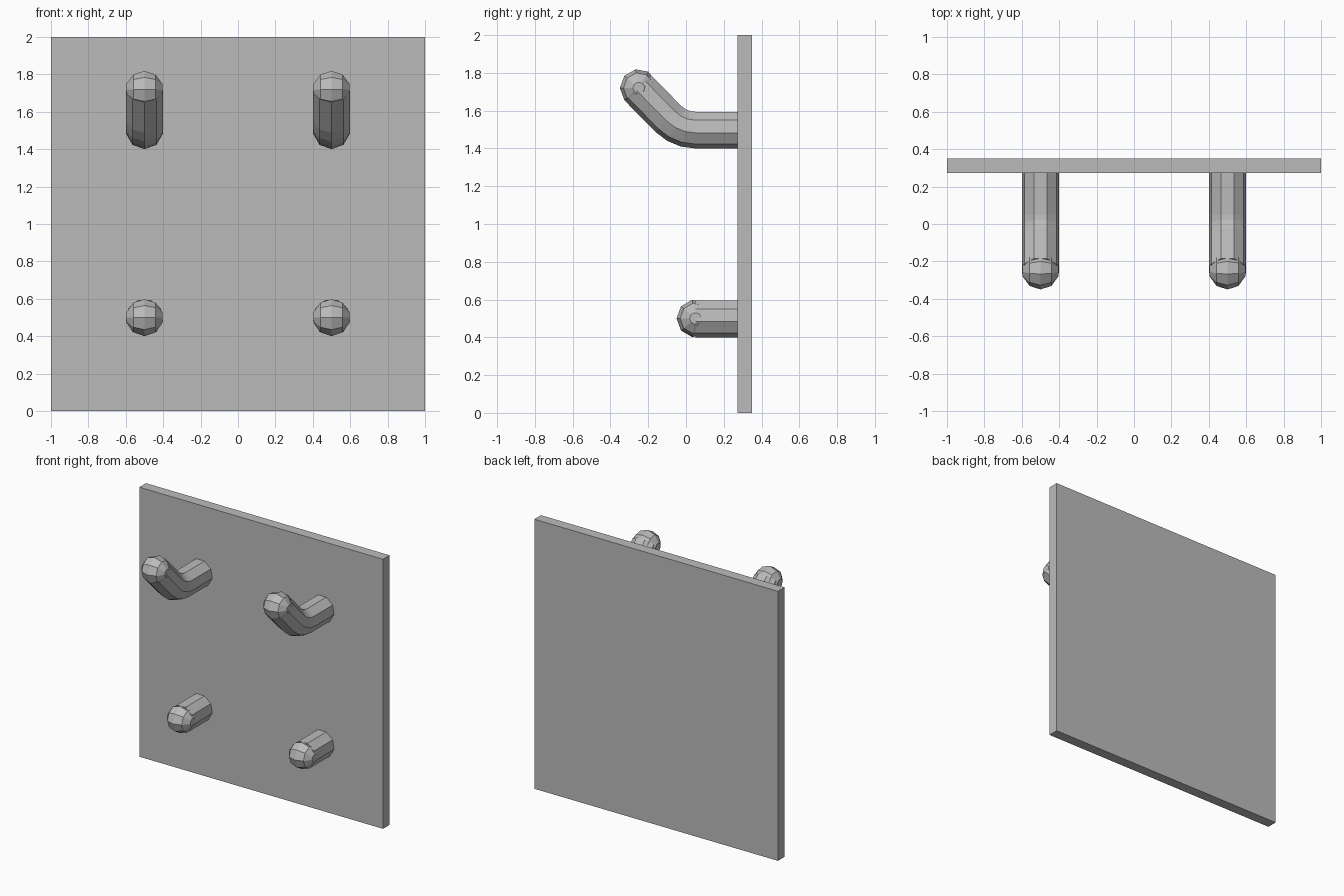
import bpy
import bmesh
from math import sin, cos, pi, radians
from mathutils import Vector

cube = bpy.data.objects.get("Cube")
if cube:
    bpy.data.objects.remove(cube, do_unlink=True)

GREY = (0.5, 0.5, 0.5, 1)
grey = bpy.data.materials.new("plain_grey")
grey.use_nodes = True
grey.diffuse_color = GREY
grey.node_tree.nodes["Principled BSDF"].inputs["Base Color"].default_value = GREY

SIDES = 9
RADIUS = 0.1
PLATE_FRONT, PLATE_BACK = 0.272, 0.35


def finish(name, bm):
    bmesh.ops.recalc_face_normals(bm, faces=bm.faces)
    mesh = bpy.data.meshes.new(name)
    bm.to_mesh(mesh)
    bm.free()
    mesh.materials.append(grey)
    obj = bpy.data.objects.new(name, mesh)
    bpy.context.collection.objects.link(obj)


def loft(name, rings):
    """Skin a list of closed rings and cap both ends."""
    bm = bmesh.new()
    loops = [[bm.verts.new(p) for p in ring] for ring in rings]
    for a, b in zip(loops, loops[1:]):
        for i in range(SIDES):
            j = (i + 1) % SIDES
            bm.faces.new((a[i], a[j], b[j], b[i]))
    bm.faces.new(loops[0])
    bm.faces.new(loops[-1])
    finish(name, bm)


def tube_ring(x, y, z, tilt):
    """Cross-section with a corner at the bottom, tilted upward about x."""
    up = Vector((0, sin(tilt), cos(tilt)))
    side = Vector((1, 0, 0))
    angles = [2 * pi * i / SIDES - pi / 2 for i in range(SIDES)]
    return [Vector((x, y, z)) + RADIUS * (side * cos(a) + up * sin(a)) for a in angles]


def ball(name, x, y, z):
    """Faceted ball with its poles on the x axis and a corner row at the front."""
    rings = []
    for k in range(5):
        polar = pi * (k + 0.5) / 5
        r = RADIUS * sin(polar)
        rings.append([(x + RADIUS * cos(polar),
                       y - r * cos(2 * pi * i / SIDES),
                       z + r * sin(2 * pi * i / SIDES)) for i in range(SIDES)])
    loft(name, rings)


# Square backing plate
bm = bmesh.new()
bmesh.ops.create_cube(bm, size=1)
bmesh.ops.scale(bm, vec=(2, PLATE_BACK - PLATE_FRONT, 2), verts=bm.verts)
bmesh.ops.translate(bm, vec=(0, (PLATE_FRONT + PLATE_BACK) / 2, 1), verts=bm.verts)
finish("back_plate", bm)

# Straight pegs below, bent hooks above
BEND = 0.2
ROOT = PLATE_FRONT + 0.02
for side, x in (("left", 0.5), ("right", -0.5)):
    loft(f"lower_peg_{side}", [tube_ring(x, ROOT, 0.5, 0), tube_ring(x, 0.05, 0.5, 0)])
    ball(f"lower_peg_tip_{side}", x, 0.05, 0.5)

    rings = [tube_ring(x, ROOT, 1.5, 0)]
    for step in range(4):
        t = radians(15 * step)
        rings.append(tube_ring(x, 0.05 - BEND * sin(t), 1.5 + BEND * (1 - cos(t)), t))
    rings.append(tube_ring(x, -0.25, 1.72, radians(45)))
    loft(f"upper_hook_{side}", rings)
    ball(f"upper_hook_tip_{side}", x, -0.25, 1.72)
